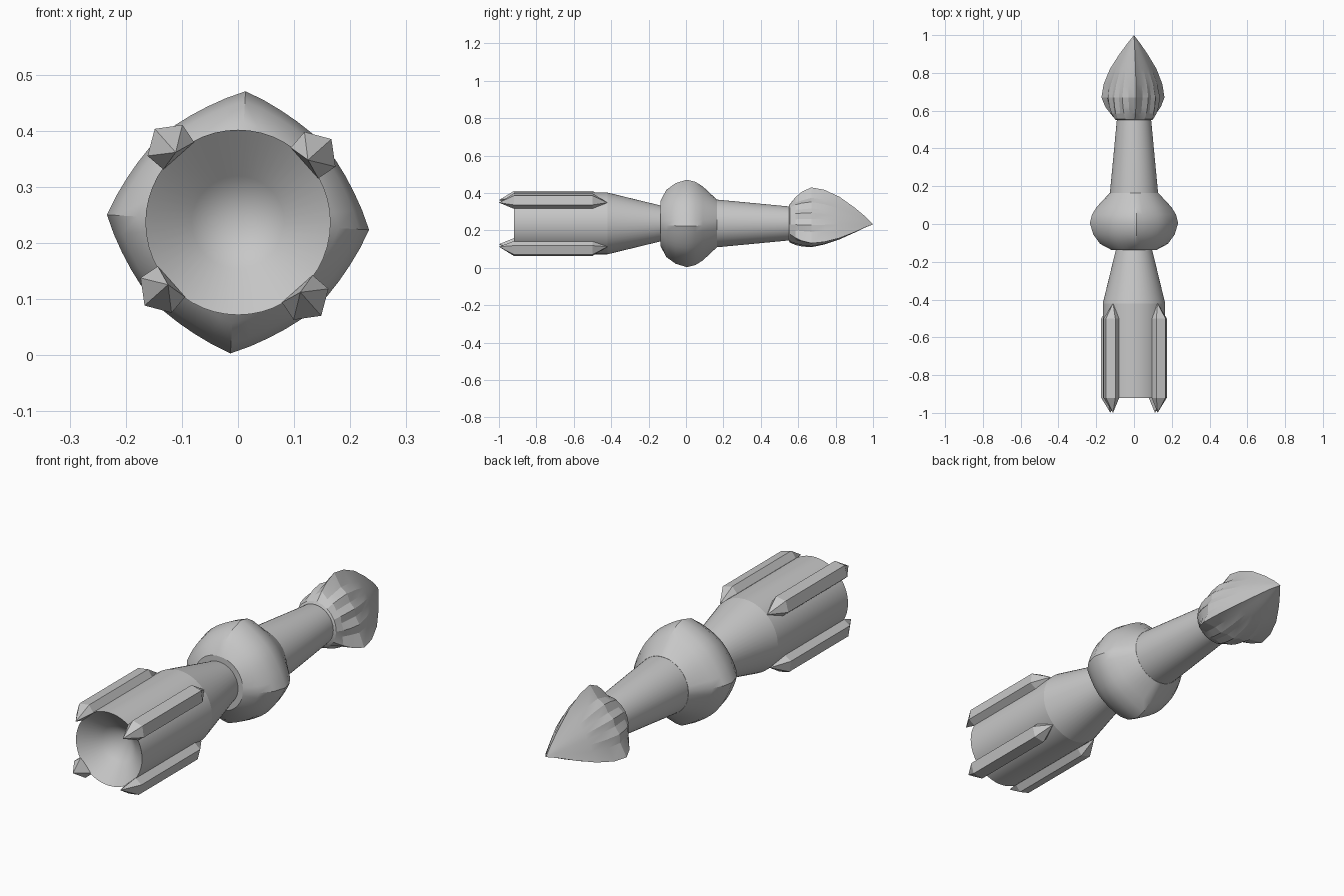
import bpy, bmesh, math

if "Cube" in bpy.data.objects:
    bpy.data.objects.remove(bpy.data.objects["Cube"])

CZ = 0.237                      # height of the long axis
TWIST = math.radians(-3.3)      # whole model is rolled slightly

grey = bpy.data.materials.new("plain grey")
grey.diffuse_color = (0.57, 0.57, 0.57, 1)
grey.use_nodes = True
grey.node_tree.nodes["Principled BSDF"].inputs["Base Color"].default_value = grey.diffuse_color


def point(a, r, y):
    return (r * math.cos(a), y, CZ + r * math.sin(a))


def finish(name, bm, angle=None):
    bmesh.ops.recalc_face_normals(bm, faces=bm.faces)
    me = bpy.data.meshes.new(name)
    bm.to_mesh(me)
    bm.free()
    me.materials.append(grey)
    ob = bpy.data.objects.new(name, me)
    bpy.context.collection.objects.link(ob)
    if angle:
        bpy.ops.object.select_all(action='DESELECT')
        ob.select_set(True)
        bpy.context.view_layer.objects.active = ob
        bpy.ops.object.shade_smooth_by_angle(angle=math.radians(angle))
    return ob


def loft(name, rings, angle=None):
    """Skin a list of rings; a ring of one point closes to a fan."""
    bm = bmesh.new()
    vs = [[bm.verts.new(p) for p in ring] for ring in rings]
    for a, b in zip(vs, vs[1:]):
        n = max(len(a), len(b))
        for i in range(n):
            j = (i + 1) % n
            if len(a) == 1:
                bm.faces.new((a[0], b[i], b[j]))
            elif len(b) == 1:
                bm.faces.new((a[i], a[j], b[0]))
            else:
                bm.faces.new((a[i], a[j], b[j], b[i]))
    for ring in (vs[0], vs[-1]):
        if len(ring) > 1:
            bm.faces.new(ring)
    return finish(name, bm, angle)


def turned(name, profile, n=48):
    rings = []
    for y, r in profile:
        if r == 0:
            rings.append([point(0, 0, y)])
        else:
            rings.append([point(2 * math.pi * i / n, r, y) for i in range(n)])
    return loft(name, rings, 11)


# rear barrel with a dished end, and the tapered shaft
turned("rear_barrel", [(-0.78, 0), (-0.85, 0.0825), (-0.92, 0.165),
                       (-0.42, 0.165), (-0.12, 0.092)])
turned("front_shaft", [(0.14, 0.128), (0.17, 0.127), (0.57, 0.089)])

# four-pointed collar: (y, radius at points, radius between points)
collar = [(-0.137, 0.09, 0.09), (-0.137, 0.12, 0.122), (-0.105, 0.180, 0.162),
          (-0.055, 0.216, 0.193), (0.005, 0.234, 0.206), (0.05, 0.223, 0.197),
          (0.09, 0.198, 0.177), (0.165, 0.128, 0.128), (0.165, 0.10, 0.10)]
N = 40
rings = []
for y, rp, rm in collar:
    ring = []
    for i in range(N):
        t = 2 * math.pi * i / N
        f = (1 - abs(math.sin(2 * t))) ** 1.5
        ring.append(point(t + TWIST, rm + (rp - rm) * f, y))
    rings.append(ring)
loft("collar", rings, 28)

# four long ribs with pointed ends: (angle offset in degrees, radius)
section = [(-13, 0.163), (-12, 0.200), (0, 0.223), (12, 0.200), (13, 0.163)]
for k in range(4):
    mid = math.radians(45 + 90 * k) + TWIST
    slabs = [[point(mid + math.radians(d), r, y) for d, r in section]
             for y in (-0.92, -0.50)]
    loft("rib_%d" % (k + 1),
         [[point(mid, 0.167, -1.0)]] + slabs + [[point(mid, 0.167, -0.42)]])

# faceted three-edged bud: (y, edge radius, flatness of the sides, pleat depth)
bud = [(0.55, 0.094, 0.0, 0.0), (0.555, 0.104, 0.05, 0.0),
       (0.585, 0.140, 0.35, 0.06), (0.62, 0.170, 0.55, 0.09),
       (0.67, 0.193, 0.68, 0.07), (0.74, 0.180, 0.75, 0.04),
       (0.82, 0.143, 0.80, 0.03), (0.90, 0.086, 0.85, 0.0),
       (0.96, 0.036, 0.85, 0.0)]
M = 24
rings = []
for y, r, flat, pleat in bud:
    ring = []
    for i in range(M):
        off = (i % 8) / 8 * 120 - 60            # angle from side centre
        side = 0.5 / math.cos(math.radians(off))
        rr = r * (flat * side + (1 - flat)) * (1 - pleat * (i % 2))
        ring.append(point(math.pi / 2 + TWIST + 2 * math.pi * i / M, rr, y))
    rings.append(ring)
rings.append([(0, 1.0, 0.232)])
loft("bud_tip", rings, 12)
